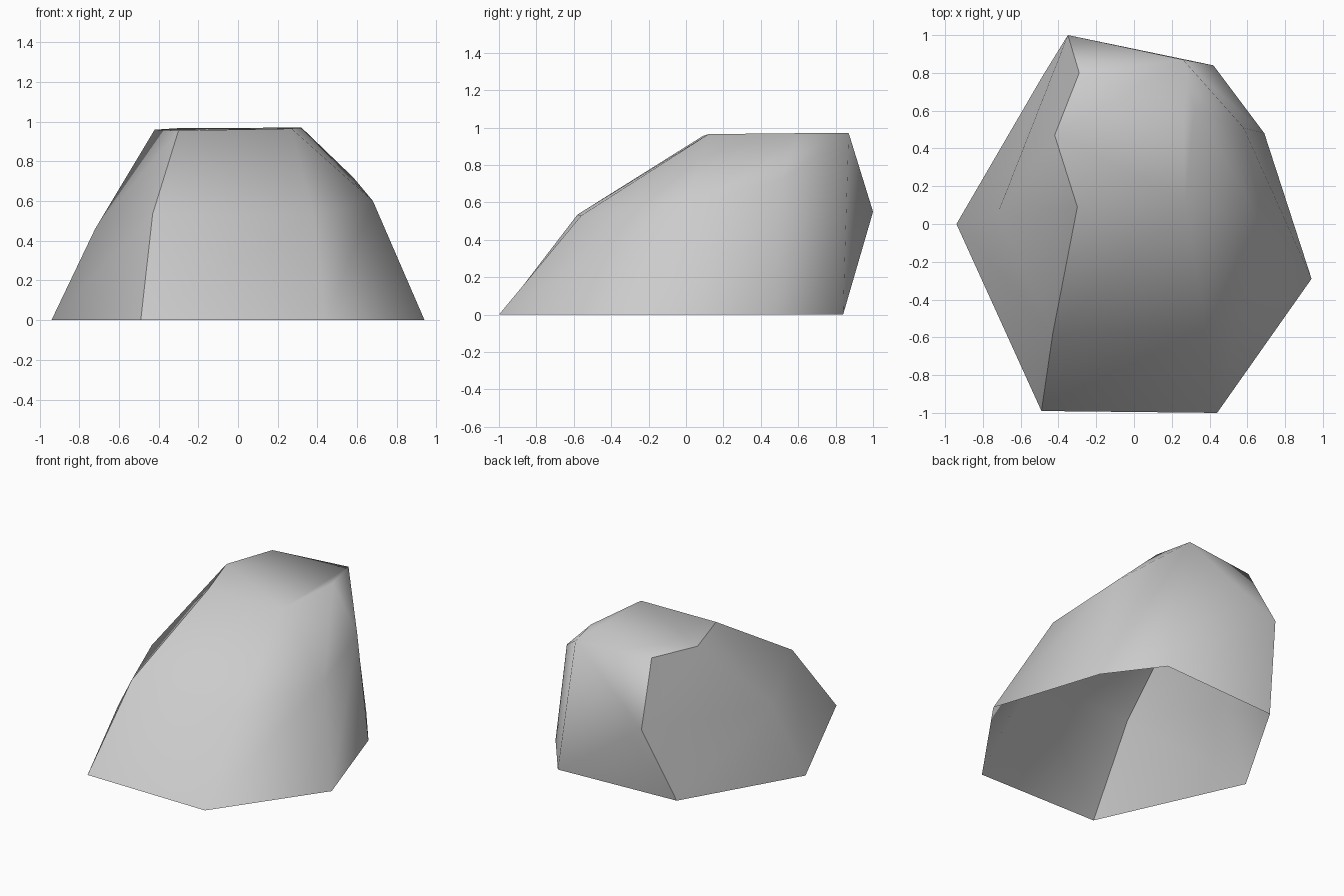
import bpy, bmesh

if "Cube" in bpy.data.objects:
    bpy.data.objects.remove(bpy.data.objects["Cube"])

# Stone colour
stone = bpy.data.materials.new("stone_grey")
stone.diffuse_color = (0.6, 0.6, 0.6, 1)
stone.use_nodes = True
stone.node_tree.nodes["Principled BSDF"].inputs["Base Color"].default_value = stone.diffuse_color

# Three rings of corners: ground outline, waist and crown (counter-clockwise)
base = [(-.49, -.99, 0), (.44, -1, 0), (.94, -.29, 0), (.69, .48, 0),
        (.42, .84, 0), (-.48, .79, 0), (-.94, 0, 0)]
waist = [(-.43, -.58, .535), (.38, -.56, .53), (.68, 0, .6), (.58, .51, .72),
         (-.35, 1, .55), (-.72, .06, .46)]
crown = [(-.30, .09, .955), (.27, .12, .965), (.32, .61, .97), (.26, .87, .97),
         (-.29, .80, .968), (-.42, .47, .96)]

bm = bmesh.new()
B, W, C = ([bm.verts.new(p) for p in ring] for ring in (base, waist, crown))

# Body: front, right, back and top, one smooth surface
body = [(B[0], B[1], W[1], W[0]), (B[1], B[2], W[2], W[1]),
        (B[2], B[3], W[3], W[2]), (B[3], B[4], C[3], W[3]),
        (B[4], B[5], W[4], C[3]), (W[0], W[1], C[1], C[0]),
        (W[1], W[2], C[1]), (W[2], W[3], C[2], C[1]),
        (W[3], C[3], C[2]), (C[3], W[4], C[4]), tuple(C)]
# Flank: broad split face on the left
flank = [(B[5], B[6], W[5], W[4]), (B[6], B[0], W[0], W[5]),
         (W[4], W[5], C[5], C[4]), (W[5], W[0], C[0], C[5])]
for f in body:
    bm.faces.new(f)
flank_faces = {bm.faces.new(f) for f in flank}

# Smooth shading with one hard crease around the flank; underside stays open
for f in bm.faces:
    f.smooth = True
for e in bm.edges:
    e.smooth = len({f in flank_faces for f in e.link_faces}) == 1

mesh = bpy.data.meshes.new("boulder")
bm.to_mesh(mesh)
bm.free()
mesh.materials.append(stone)
bpy.context.collection.objects.link(bpy.data.objects.new("boulder", mesh))
